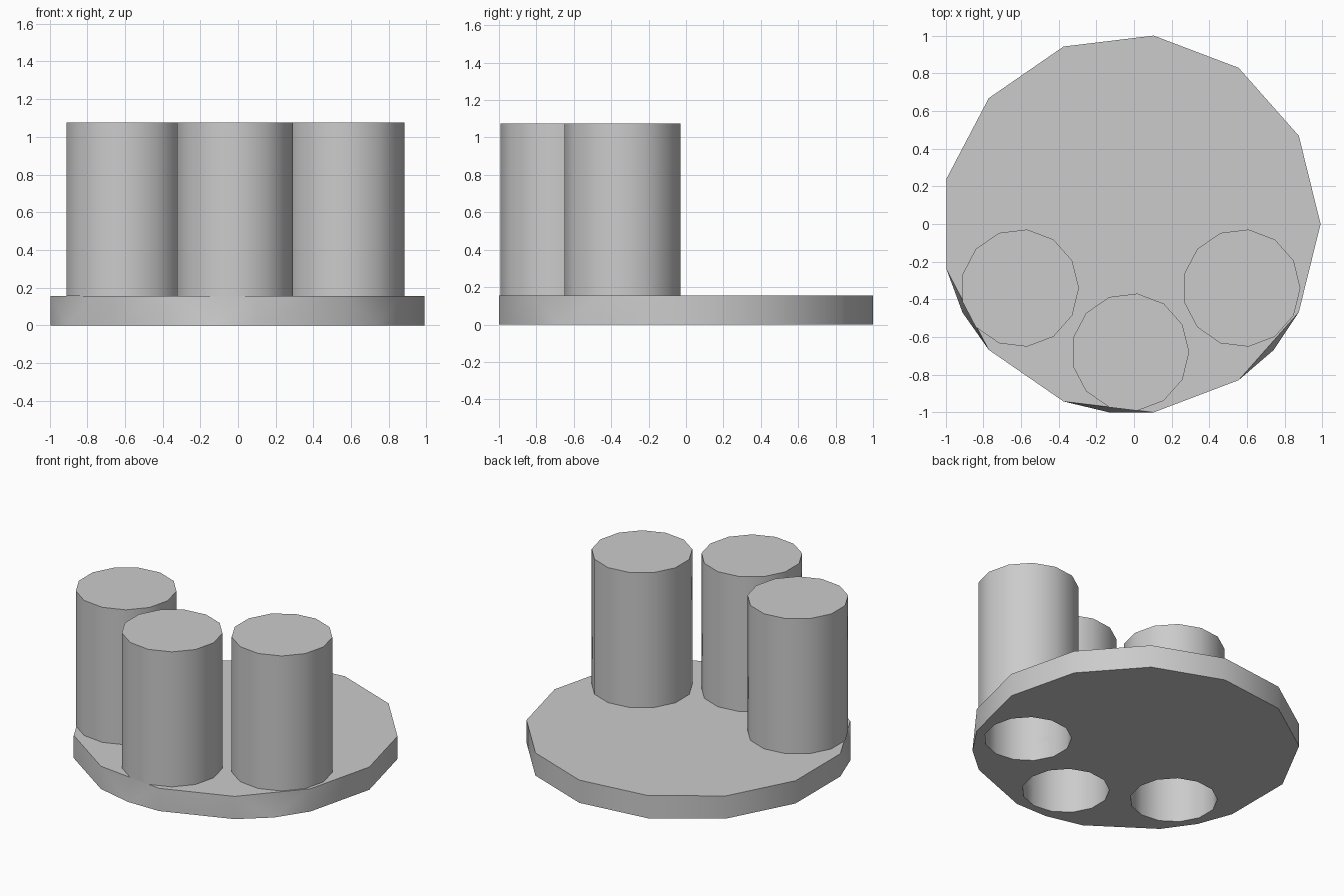
import bpy, bmesh, math

if "Cube" in bpy.data.objects:
    bpy.data.objects.remove(bpy.data.objects["Cube"])

SIDES = 13
BASE_TOP, CUP_TOP = 0.155, 1.075
CX = -0.017                                   # axis of the base plate
CUPS = {"left": (-0.605, -0.34), "front": (-0.02, -0.68), "right": (0.57, -0.34)}
CUP_R, HOLE_R, CUP_ROOF = 0.313, 0.27, 1.035

grey = bpy.data.materials.new("plain grey")
grey.diffuse_color = (0.6, 0.6, 0.6, 1)
grey.use_nodes = True
grey.node_tree.nodes["Principled BSDF"].inputs["Base Color"].default_value = grey.diffuse_color


def ring(r, cx, cy, z):
    return [(cx + r * math.cos(2 * math.pi * i / SIDES),
             cy + r * math.sin(2 * math.pi * i / SIDES), z) for i in range(SIDES)]


def make_object(name, bm):
    bmesh.ops.recalc_face_normals(bm, faces=bm.faces)
    mesh = bpy.data.meshes.new(name)
    bm.to_mesh(mesh)
    bm.free()
    mesh.materials.append(grey)
    ob = bpy.data.objects.new(name, mesh)
    bpy.context.collection.objects.link(ob)
    return ob


def prism(name, r, cx, cy, z0, z1):
    bm = bmesh.new()
    low = [bm.verts.new(p) for p in ring(r, cx, cy, z0)]
    high = [bm.verts.new(p) for p in ring(r, cx, cy, z1)]
    bm.faces.new(low)
    bm.faces.new(high)
    for i in range(SIDES):
        j = (i + 1) % SIDES
        bm.faces.new((low[i], low[j], high[j], high[i]))
    return make_object(name, bm)


# Base plate: thirteen sides, with three lower corners pushed out beside the cups
bulges = {7: (-0.91, -0.47), 9: (-0.13, -1.0), 11: (0.74, -0.67)}
bm = bmesh.new()
low = [bm.verts.new(p) for p in ring(1.007, CX, 0, 0)]
high = [bm.verts.new(p) for p in ring(1.007, CX, 0, BASE_TOP)]
rim = []
for i in range(SIDES):
    j = (i + 1) % SIDES
    rim.append(low[i])
    if i in bulges:
        mid = bm.verts.new((*bulges[i], 0))
        rim.append(mid)
        bm.faces.new((low[i], mid, high[i]))
        bm.faces.new((mid, high[j], high[i]))
        bm.faces.new((mid, low[j], high[j]))
    else:
        bm.faces.new((low[i], low[j], high[j], high[i]))
bm.faces.new(rim)
bm.faces.new(high)
base = make_object("base_plate", bm)


def cut(ob, cutter):
    mod = ob.modifiers.new("hole", 'BOOLEAN')
    mod.operation = 'DIFFERENCE'
    mod.solver = 'EXACT'
    mod.object = cutter
    bpy.ops.object.select_all(action='DESELECT')
    bpy.context.view_layer.objects.active = ob
    ob.select_set(True)
    bpy.ops.object.modifier_apply(modifier=mod.name)


# Three upright cups, closed on top and open through the underside of the base
parts = [base]
for side, (x, y) in CUPS.items():
    cutter = prism("hole_cutter", HOLE_R, x, y, -0.1, BASE_TOP + 0.1)
    cut(base, cutter)
    bpy.data.objects.remove(cutter)

    bm = bmesh.new()
    loops = [[bm.verts.new(p) for p in ring(r, x, y, z)] for r, z in
             ((HOLE_R, CUP_ROOF), (HOLE_R, BASE_TOP), (CUP_R, BASE_TOP), (CUP_R, CUP_TOP))]
    for a, b in zip(loops, loops[1:]):
        for i in range(SIDES):
            j = (i + 1) % SIDES
            bm.faces.new((a[i], a[j], b[j], b[i]))
    bm.faces.new(loops[0])
    bm.faces.new(loops[-1])
    parts.append(make_object(side + "_cup", bm))

# Smooth the round walls, keep the rims sharp
for ob in parts:
    bpy.ops.object.select_all(action='DESELECT')
    ob.select_set(True)
    bpy.context.view_layer.objects.active = ob
    bpy.ops.object.shade_smooth_by_angle(angle=math.radians(35))
